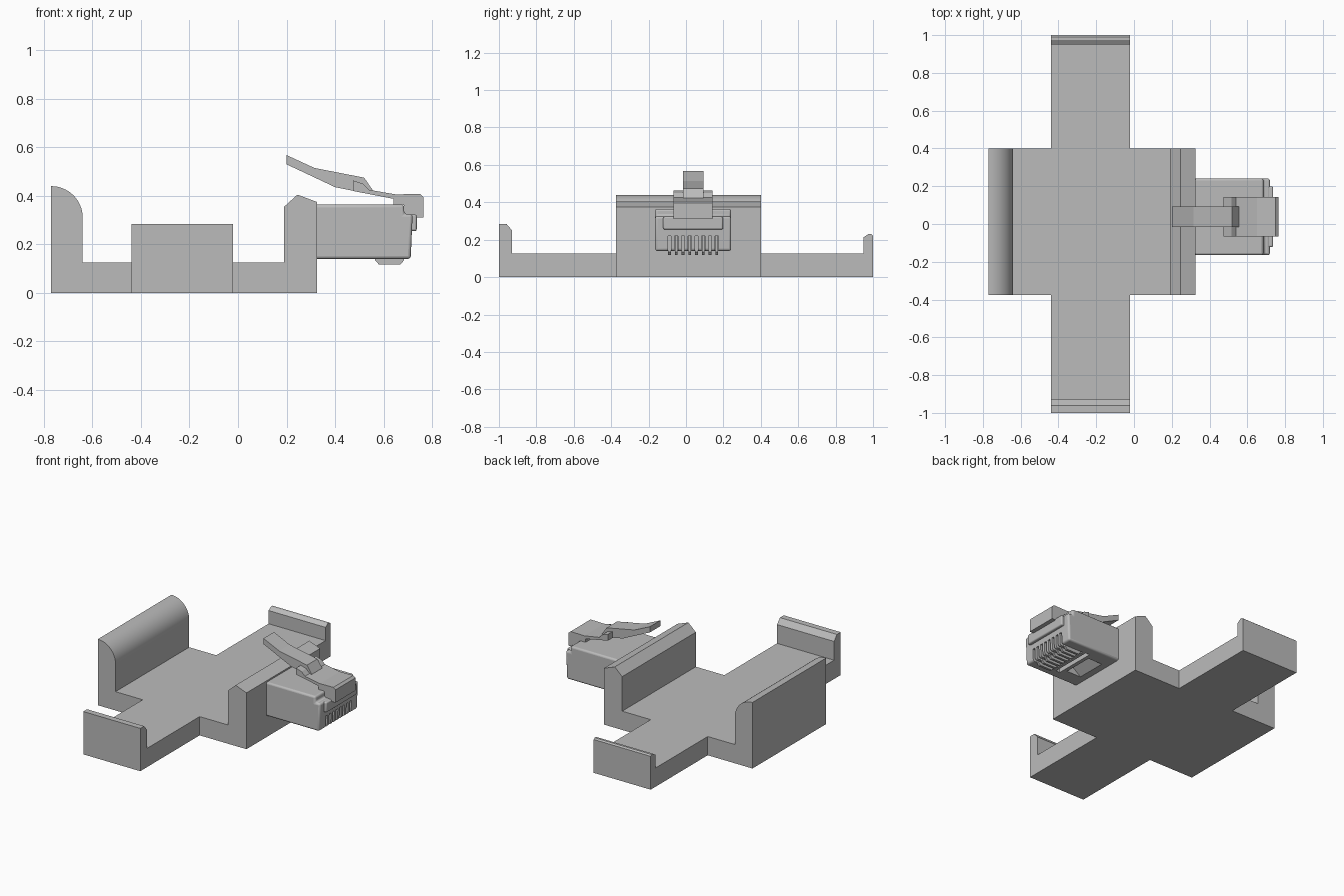
import bpy
import bmesh
from math import sin, cos, pi

if "Cube" in bpy.data.objects:
    bpy.data.objects.remove(bpy.data.objects["Cube"])

grey = bpy.data.materials.new("grey plastic")
grey.use_nodes = True
colour = (0.5, 0.5, 0.5, 1)
grey.diffuse_color = colour
grey.node_tree.nodes["Principled BSDF"].inputs["Base Color"].default_value = colour


def extrude(name, profile, axis, start, end):
    """Extrude a 2D profile along x (profile is y, z) or y (profile is x, z)."""
    bm = bmesh.new()
    place = (lambda p: (start, *p)) if axis == "x" else (lambda p: (p[0], start, p[1]))
    face = bm.faces.new([bm.verts.new(place(p)) for p in profile])
    moved = bmesh.ops.extrude_face_region(bm, geom=[face])["geom"]
    step = (end - start, 0, 0) if axis == "x" else (0, end - start, 0)
    bmesh.ops.translate(bm, vec=step, verts=[v for v in moved if isinstance(v, bmesh.types.BMVert)])
    bmesh.ops.recalc_face_normals(bm, faces=bm.faces)
    mesh = bpy.data.meshes.new(name)
    bm.to_mesh(mesh)
    bm.free()
    mesh.materials.append(grey)
    obj = bpy.data.objects.new(name, mesh)
    bpy.context.collection.objects.link(obj)
    return obj


def rect(a, b, low, high):
    return [(a, low), (b, low), (b, high), (a, high)]


def bevel(obj, width):
    mod = obj.modifiers.new("rounded edges", "BEVEL")
    mod.width = width
    mod.segments = 3
    mod.limit_method = "ANGLE"


def cut(obj, cutter):
    cutter.hide_render = True
    cutter.hide_set(True)
    mod = obj.modifiers.new("cut", "BOOLEAN")
    mod.operation = "DIFFERENCE"
    mod.solver = "EXACT"
    mod.object = cutter


def smooth(obj):
    bpy.ops.object.select_all(action="DESELECT")
    obj.select_set(True)
    bpy.context.view_layer.objects.active = obj
    bpy.ops.object.shade_smooth_by_angle()


# Central cradle with a rounded left wall and a peaked right wall
FLOOR = 0.125
R = 0.13
arc = [(-0.77 + R * cos(i * pi / 32), 0.31 + R * sin(i * pi / 32)) for i in range(17)]
cradle = extrude("cradle", [
    (-0.77, 0), (0.325, 0), (0.325, 0.375), (0.245, 0.405), (0.19, 0.355),
    (0.19, FLOOR), (-0.64, FLOOR)] + arc, "y", -0.375, 0.4)
smooth(cradle)

# Arms ending in upright lips
extrude("front_arm", [
    (-0.375, 0), (-0.375, FLOOR), (-0.93, FLOOR), (-0.93, 0.25),
    (-0.96, 0.285), (-1, 0.285), (-1, 0)], "x", -0.44, -0.02)
extrude("back_arm", [
    (0.4, 0), (0.4, FLOOR), (0.95, FLOOR), (0.95, 0.213),
    (0.975, 0.23), (0.99, 0.23), (1, 0.222), (1, 0)], "x", -0.44, -0.02)

# Plug body, stepped at its outer top edge
MID = 0.038
plug = extrude("plug_body", [
    (0.3, 0.14), (0.712, 0.14), (0.72, 0.325), (0.685, 0.325),
    (0.685, 0.365), (0.3, 0.365)], "y", MID - 0.203, MID + 0.203)
bevel(plug, 0.012)

# Contact slots and blades
for i in range(8):
    y = MID + (i - 3.5) * 0.036
    cut(plug, extrude("slot_cutter", rect(0.55, 0.75, 0.1, 0.22), "y", y - 0.009, y + 0.009))
    extrude("contact_blade", [
        (0.565, 0.22), (0.565, 0.135), (0.58, 0.118), (0.67, 0.118),
        (0.685, 0.135), (0.685, 0.22)], "y", y - 0.0075, y + 0.0075)

# Pockets in the underside
cut(plug, extrude("bar_cutter", rect(0.5, 0.53, 0.1, 0.18), "y", MID - 0.14, MID + 0.14))
cut(plug, extrude("wedge_cutter", [(0.37, 0.1), (0.475, 0.1), (0.475, 0.22), (0.37, 0.14)],
                  "y", MID - 0.1, MID + 0.1))
smooth(plug)

# Raised bar on the plug's end face
nose = extrude("plug_nose", rect(0.7, 0.737, 0.255, 0.323), "y", MID - 0.16, MID + 0.16)
bevel(nose, 0.008)
smooth(nose)

# Latch: wide hooked root and narrow lever
extrude("latch_root", [
    (0.475, 0.42), (0.475, 0.463), (0.515, 0.45), (0.54, 0.425), (0.65, 0.406),
    (0.75, 0.408), (0.765, 0.395), (0.765, 0.31), (0.685, 0.31),
    (0.685, 0.363), (0.64, 0.363), (0.64, 0.388)], "y", MID - 0.105, MID + 0.105)
extrude("latch_lever", [
    (0.2, 0.568), (0.315, 0.515), (0.52, 0.475), (0.555, 0.424),
    (0.555, 0.405), (0.4, 0.436), (0.2, 0.53)], "y", MID - 0.055, MID + 0.055)
